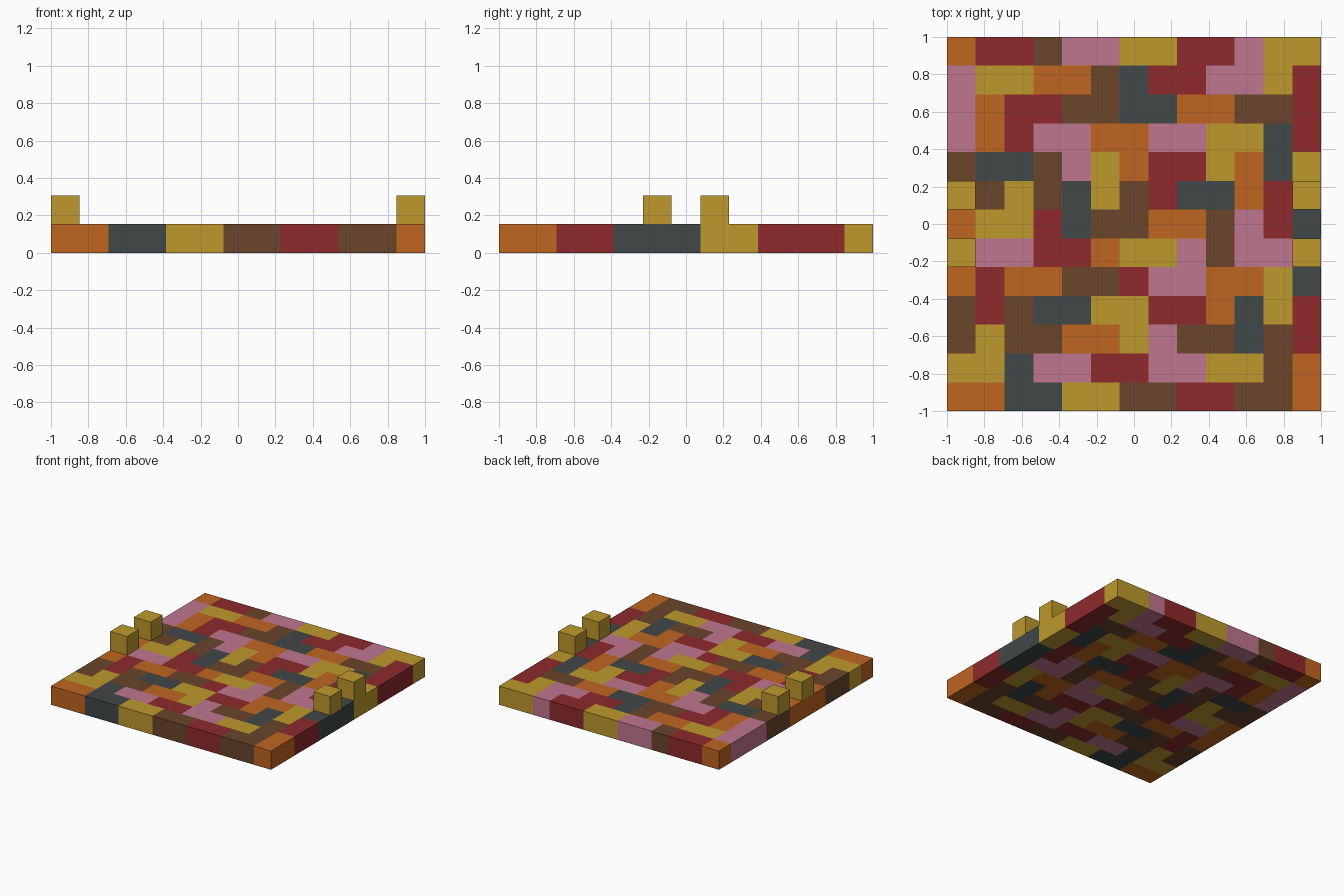
import bpy
import bmesh
from mathutils import Vector

if "Cube" in bpy.data.objects:
    bpy.data.objects.remove(bpy.data.objects["Cube"], do_unlink=True)

N = 13
CELL = 2 / N

# Board pattern, back row first, one letter per square
PATTERN = """
ORRBPPYYRRPYY
PYYOOBGRRPPYR
PORRBBGGOOBBR
PORPPOOPPYYGR
BGGBPYORRYOGY
BBYBGYBRGGORY
OYYRGBBOOBPRG
OPPRROYYPBPPG
OROOBBRPPOOYG
BRBGGYYRROGYR
BYBBOOYPBBGBR
YYGPPRRPPYYBO
OOGGYYBBRRBBO
""".split()

# Flat colours, given as sRGB bytes and turned into linear values
COLOURS = {
    "O": ("orange", (192, 101, 33)),
    "R": ("dark_red", (142, 42, 44)),
    "B": ("brown", (106, 69, 43)),
    "P": ("pink", (192, 118, 144)),
    "Y": ("mustard_yellow", (190, 153, 45)),
    "G": ("slate_grey", (65, 71, 71)),
}


def linear(byte):
    c = byte / 255
    return c / 12.92 if c <= 0.04045 else ((c + 0.055) / 1.055) ** 2.4


def make_material(name, rgb):
    mat = bpy.data.materials.new(name)
    mat.use_nodes = True
    colour = (*map(linear, rgb), 1)
    mat.diffuse_color = colour
    bsdf = next(n for n in mat.node_tree.nodes if n.type == "BSDF_PRINCIPLED")
    bsdf.inputs["Base Color"].default_value = colour
    return mat


MATERIALS = {key: make_material(*value) for key, value in COLOURS.items()}
SLOTS = list(MATERIALS)


def add_object(name, bm, materials):
    bmesh.ops.recalc_face_normals(bm, faces=bm.faces)
    mesh = bpy.data.meshes.new(name)
    bm.to_mesh(mesh)
    bm.free()
    for mat in materials:
        mesh.materials.append(mat)
    obj = bpy.data.objects.new(name, mesh)
    bpy.context.collection.objects.link(obj)
    return obj


# Board: a slab of squares, each face coloured by the square it belongs to
bm = bmesh.new()
bmesh.ops.create_grid(bm, x_segments=N, y_segments=N, size=1)
raised = bmesh.ops.extrude_face_region(bm, geom=bm.faces[:], use_keep_orig=True)
top = [v for v in raised["geom"] if isinstance(v, bmesh.types.BMVert)]
bmesh.ops.translate(bm, verts=top, vec=(0, 0, CELL))
for face in bm.faces:
    centre = face.calc_center_median()
    col = min(int((centre.x + 1) / CELL), N - 1)
    row = min(int((1 - centre.y) / CELL), N - 1)
    face.material_index = SLOTS.index(PATTERN[row][col])
add_object("board", bm, MATERIALS.values())

# Pegs: two cubes standing on each side edge
for side, sx in (("left", 1), ("right", -1)):
    for end, sy in (("back", 1), ("front", -1)):
        bm = bmesh.new()
        bmesh.ops.create_cube(bm, size=CELL)
        peg = add_object(f"{side}_{end}_peg", bm, [MATERIALS["Y"]])
        peg.location = Vector((sx * (N - 1) / 2, sy, 1.5)) * CELL
